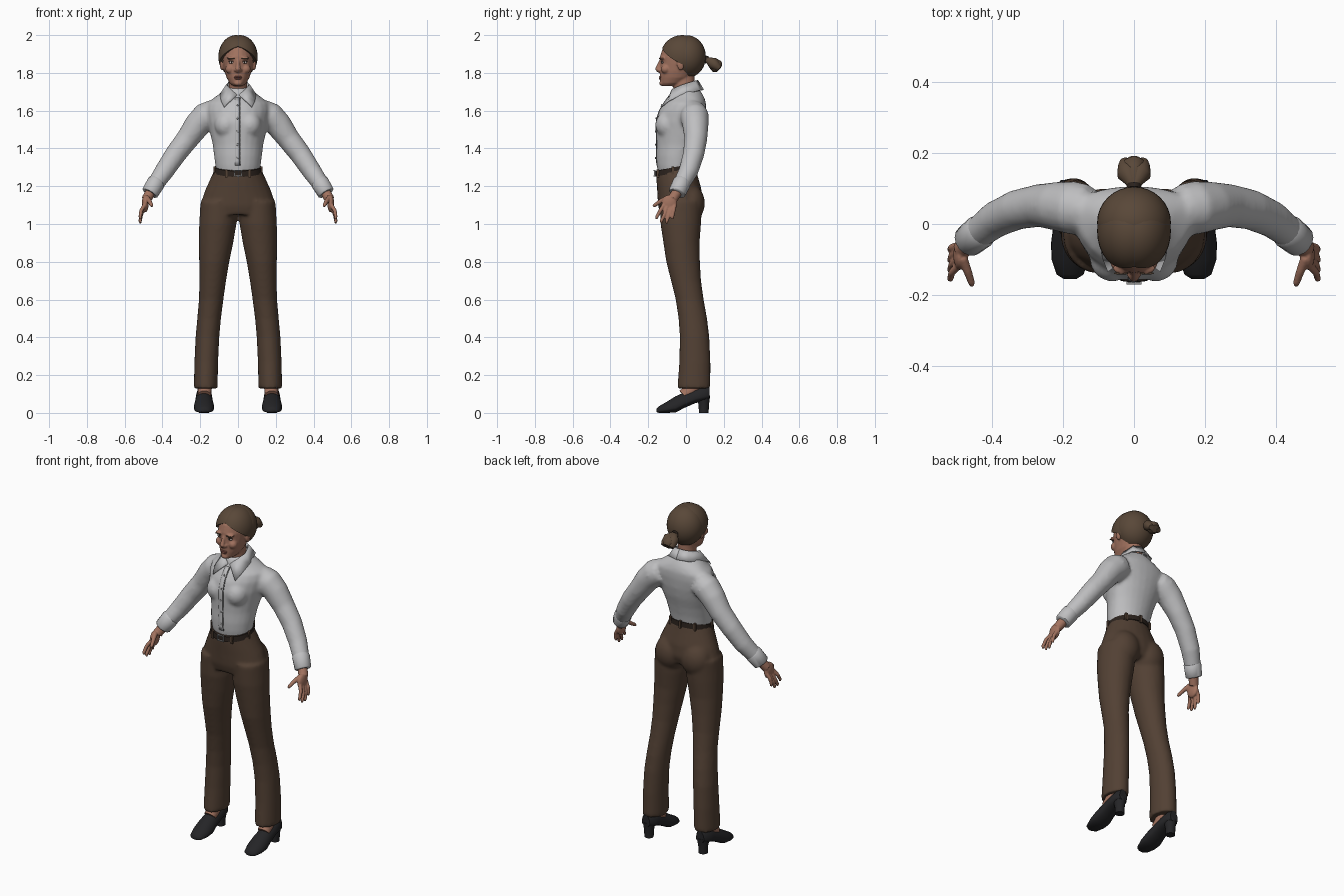
import bpy, bmesh, math
from mathutils import Vector, Matrix

cube = bpy.data.objects.get("Cube")
if cube:
    bpy.data.objects.remove(cube, do_unlink=True)

SIDES = (-1, 1)
COLORS = {
    "shirt_white": (.52, .52, .53), "trouser_brown": (.085, .052, .034),
    "hair_brown": (.10, .064, .04), "skin": (.36, .17, .115),
    "shoe_black": (.018, .018, .02), "belt_dark": (.024, .016, .012),
    "metal_grey": (.3, .3, .3), "lip": (.25, .09, .07),
    "eye_white": (.5, .42, .39), "seam_grey": (.12, .12, .12),
}
MATS = {}
for key, rgb in COLORS.items():
    m = bpy.data.materials.new(key)
    m.use_nodes = True
    m.diffuse_color = (*rgb, 1)
    bsdf = m.node_tree.nodes["Principled BSDF"]
    bsdf.inputs["Base Color"].default_value = (*rgb, 1)
    bsdf.inputs["Roughness"].default_value = .7
    MATS[key] = m


def loft(bm, rings, caps=True):
    """Skin a list of closed point rings."""
    rows = [[bm.verts.new(p) for p in r] for r in rings]
    n = len(rows[0])
    for a, b in zip(rows, rows[1:]):
        for i in range(n):
            j = (i + 1) % n
            bm.faces.new((a[i], a[j], b[j], b[i]))
    if caps:
        bm.faces.new(rows[0])
        bm.faces.new(rows[-1])


def oval(c, u, v, ru, vneg, vpos, n=24):
    pts = []
    for i in range(n):
        a = math.tau * i / n
        k = math.sin(a)
        pts.append(c + u * ru * math.cos(a) + v * k * (vpos if k > 0 else vneg))
    return pts


X, Y, Z = (Vector(a) for a in ((1, 0, 0), (0, 1, 0), (0, 0, 1)))


def stack(bm, rows, s=1, tilt=0, caps=True):
    """Level sections: height, centre x, half width, front y, widest y, back y."""
    v = Y + Z * tilt
    loft(bm, [oval(Vector((s * x, mid, z)), X, v, w, mid - f, b - mid)
              for z, x, w, f, mid, b in rows], caps)


def tube(bm, pts, s=1, n=16):
    """Round sections along a path: x, y, z, radius."""
    ps = [Vector((s * p[0], p[1], p[2])) for p in pts]
    rings = []
    for i, p in enumerate(ps):
        t = (ps[min(i + 1, len(ps) - 1)] - ps[max(i - 1, 0)]).normalized()
        u = t.cross(X).normalized()
        r = pts[i][3]
        rings.append(oval(p, u, t.cross(u), r, r, r, n))
    loft(bm, rings)


def ball(bm, c, r, cut=None):
    """Ellipsoid, optionally trimmed to the positive side of a plane."""
    mat = Matrix.Translation(c) @ Matrix.Diagonal((*r, 1))
    vs = bmesh.ops.create_uvsphere(bm, u_segments=32, v_segments=20, radius=1, matrix=mat)["verts"]
    if cut:
        fs = {f for v in vs for f in v.link_faces}
        es = {e for v in vs for e in v.link_edges}
        res = bmesh.ops.bisect_plane(bm, geom=list(vs) + list(es) + list(fs), plane_co=cut[0],
                                     plane_no=Vector(cut[1]).normalized(), clear_inner=True)
        rim = [e for e in res["geom_cut"] if isinstance(e, bmesh.types.BMEdge)]
        bmesh.ops.edgenet_fill(bm, edges=rim)


def box(bm, c, size):
    bmesh.ops.create_cube(bm, size=1, matrix=Matrix.Translation(c) @ Matrix.Diagonal((*size, 1)))


def finish(name, bm, mat, voxel=0, smooth=0, thick=0):
    bmesh.ops.recalc_face_normals(bm, faces=bm.faces)
    me = bpy.data.meshes.new(name)
    bm.to_mesh(me)
    bm.free()
    ob = bpy.data.objects.new(name, me)
    bpy.context.scene.collection.objects.link(ob)
    me.materials.append(MATS[mat])
    bpy.ops.object.select_all(action='DESELECT')
    ob.select_set(True)
    bpy.context.view_layer.objects.active = ob
    bpy.ops.object.shade_smooth_by_angle(angle=math.radians(50))
    if thick:
        ob.modifiers.new("thickness", 'SOLIDIFY').thickness = thick
    if voxel:
        rm = ob.modifiers.new("fuse", 'REMESH')
        rm.mode, rm.voxel_size, rm.use_smooth_shade = 'VOXEL', voxel, True
        sm = ob.modifiers.new("soften", 'SMOOTH')
        sm.factor, sm.iterations = .5, smooth
    return ob


def front(ob, x, z):
    """Front surface depth of an object at x, z."""
    bpy.context.view_layer.update()
    dg = bpy.context.evaluated_depsgraph_get()
    return ob.ray_cast((x, -1, z), (0, 1, 0), depsgraph=dg)[1].y


# Shirt: torso, bust and sleeves
bm = bmesh.new()
stack(bm, [(1.25, 0, .11, -.145, -.05, .04), (1.31, 0, .12, -.155, -.05, .046),
           (1.36, 0, .127, -.158, -.04, .055), (1.42, 0, .134, -.156, -.02, .07),
           (1.48, 0, .148, -.158, 0, .088), (1.54, 0, .163, -.16, .02, .1),
           (1.6, 0, .175, -.143, .04, .106), (1.64, 0, .168, -.118, .04, .106),
           (1.67, 0, .125, -.09, .03, .097), (1.7, 0, .085, -.08, .01, .08),
           (1.72, 0, .062, -.068, 0, .06)])
for s in SIDES:
    ball(bm, (s * .062, -.1, 1.525), (.062, .062, .068))
    tube(bm, [(.13, .04, 1.59, .07), (.17, .045, 1.57, .076), (.215, .05, 1.525, .07),
              (.268, .052, 1.45, .061), (.33, .04, 1.37, .057), (.39, .013, 1.28, .052),
              (.445, -.03, 1.2, .044)], s)
shirt = finish("shirt", bm, "shirt_white", .01, 6)

# Cuffs
bm = bmesh.new()
for s in SIDES:
    tube(bm, [(.428, -.018, 1.225, .044), (.434, -.022, 1.218, .049),
              (.465, -.047, 1.167, .046), (.468, -.049, 1.162, .04)], s)
finish("cuffs", bm, "shirt_white")

# Collar: band and folded flaps
bm = bmesh.new()
stack(bm, [(1.69, 0, .074, -.082, 0, .072), (1.735, 0, .06, -.072, 0, .058)], tilt=.45, caps=False)
upper = [(.006, -.088, 1.685), (.04, -.074, 1.715), (.063, -.02, 1.738), (.045, .045, 1.758), (0, .064, 1.762)]
lower = [(.074, -.135, 1.62), (.09, -.095, 1.652), (.096, -.02, 1.688), (.07, .07, 1.708), (0, .095, 1.712)]
for s in SIDES:
    a, b = ([bm.verts.new((s * p[0], p[1], p[2])) for p in row] for row in (upper, lower))
    for i in range(len(a) - 1):
        bm.faces.new((a[i], a[i + 1], b[i + 1], b[i]))
finish("collar", bm, "shirt_white", thick=.006)


# Button placket with its seam, then buttons
def strip(name, x, half, lift, mat):
    bm = bmesh.new()
    prev = None
    for i in range(16):
        z = 1.67 - i * .024
        y = front(shirt, x, z) - lift
        row = [bm.verts.new((x + k * half, y, z)) for k in SIDES]
        if prev:
            bm.faces.new((prev[0], prev[1], row[1], row[0]))
        prev = row
    finish(name, bm, mat, thick=.004)


strip("placket", -.004, .013, .003, "shirt_white")
strip("placket_seam", .011, .002, .003, "seam_grey")
bm = bmesh.new()
for i in range(5):
    z = 1.63 - i * .07
    ball(bm, (-.002, front(shirt, 0, z) - .005, z), (.006, .003, .006))
finish("buttons", bm, "metal_grey")

# Trousers: hips, seat and flared legs
bm = bmesh.new()
stack(bm, [(1.3, 0, .12, -.157, -.05, .047), (1.25, 0, .142, -.157, -.04, .06),
           (1.18, 0, .174, -.152, -.03, .08), (1.11, 0, .197, -.148, -.03, .088),
           (1.06, 0, .2, -.135, -.03, .07)], tilt=.12)
for s in SIDES:
    ball(bm, (s * .085, .02, 1.11), (.09, .08, .1))
    stack(bm, [(1.12, .1, .098, -.14, -.03, .085), (1, .107, .099, -.135, -.03, .08),
               (.9, .116, .091, -.12, -.025, .072), (.8, .126, .08, -.105, -.015, .074),
               (.7, .134, .071, -.08, 0, .08), (.6, .142, .065, -.055, .02, .094),
               (.5, .153, .063, -.04, .035, .112), (.4, .162, .063, -.033, .045, .124),
               (.27, .168, .063, -.036, .045, .13), (.13, .171, .063, -.046, .042, .13)], s)
finish("trousers", bm, "trouser_brown", .01, 5)

# Belt, loops and buckle
bm = bmesh.new()
stack(bm, [(1.273, 0, .128, -.165, -.05, .056), (1.303, 0, .124, -.163, -.05, .054)], tilt=.2)
finish("belt", bm, "belt_dark")
bm = bmesh.new()
for a in (-60, -120, -10, -170, 50, 130, 90):
    r = math.radians(a)
    y = -.05 + math.sin(r) * (.106 if a > 0 else .114)
    box(bm, (.126 * math.cos(r), y, 1.287 + (y + .05) * .2), (.013, .013, .044))
finish("belt_loops", bm, "trouser_brown")
bm = bmesh.new()
for s in SIDES:
    box(bm, (s * .019, -.166, 1.268), (.005, .008, .034))
    box(bm, (0, -.167, 1.268 + s * .015), (.043, .008, .005))
finish("buckle", bm, "metal_grey")

# Head, neck, nose and ears
bm = bmesh.new()
stack(bm, [(1.73, 0, .024, -.125, -.09, -.06), (1.745, 0, .044, -.136, -.07, -.01),
           (1.775, 0, .061, -.138, -.05, .03), (1.81, 0, .072, -.138, -.04, .06),
           (1.85, 0, .08, -.136, -.03, .075), (1.885, 0, .085, -.138, -.02, .085),
           (1.93, 0, .08, -.124, -.02, .075), (1.965, 0, .055, -.09, -.02, .05)])
stack(bm, [(1.62, 0, .06, -.055, 0, .05), (1.7, 0, .05, -.065, -.005, .048),
           (1.76, 0, .048, -.07, -.01, .045), (1.82, 0, .05, -.06, -.01, .045)])
tube(bm, [(0, -.13, 1.872, .009), (0, -.142, 1.845, .01), (0, -.151, 1.82, .014), (0, -.14, 1.805, .01)])
ball(bm, (0, -.125, 1.745), (.022, .016, .014))
for s in SIDES:
    ball(bm, (s * .012, -.14, 1.814), (.01, .011, .008))
    ball(bm, (s * .086, -.028, 1.845), (.01, .02, .031))
    ball(bm, (s * .035, -.125, 1.878), (.026, .016, .008))
    ball(bm, (s * .042, -.108, 1.82), (.025, .025, .024))
head = finish("head", bm, "skin", .005, 4)

# Face details
brow, eye, iris, lips = (bmesh.new() for _ in range(4))
for s in SIDES:
    y = front(head, s * .034, 1.855)
    ball(eye, (s * .034, y + .001, 1.855), (.015, .006, .006))
    ball(iris, (s * .034, y - .002, 1.855), (.005, .004, .005))
    ball(iris, (s * .034, y - .001, 1.861), (.017, .006, .002))
    ball(brow, (s * .036, front(head, s * .036, 1.876), 1.876), (.02, .004, .003))
    ball(lips, (s * .008, front(head, 0, 1.779) + .001, 1.779), (.014, .007, .004))
ball(lips, (0, front(head, 0, 1.77), 1.77), (.018, .007, .005))
for name, b, mat in (("eyes", eye, "eye_white"), ("irises_and_lashes", iris, "belt_dark"),
                     ("eyebrows", brow, "hair_brown"), ("lips", lips, "lip")):
    finish(name, b, mat)

# Hair: two parted front sweeps, back cap and ponytail
bm = bmesh.new()
for s in SIDES:
    ball(bm, (s * .01, -.02, 1.885), (.094, .116, .115), ((0, -.13, 1.945), (s * .45, .5, 1)))
ball(bm, (0, .004, 1.886), (.104, .101, .113), ((0, 0, 1.8), (0, 1.1, 1)))
finish("hair", bm, "hair_brown")
bm = bmesh.new()
for k in (-1, 0, 1):
    tube(bm, [(0, .095, 1.872, .014), (k * .006, .118, 1.866, .018), (k * .017, .142, 1.852, .031),
              (k * .024, .165, 1.833, .036 - abs(k) * .014), (k * .026, .178, 1.822, .022 - abs(k) * .008)])
finish("ponytail", bm, "hair_brown")
bm = bmesh.new()
tube(bm, [(0, .1, 1.872, .02), (0, .112, 1.868, .021)])
finish("hair_tie", bm, "belt_dark")

# Hands
bm = bmesh.new()
for s in SIDES:
    tube(bm, [(.44, -.025, 1.21, .028), (.465, -.05, 1.165, .027), (.485, -.072, 1.13, .027)], s)
    ball(bm, (s * .491, -.088, 1.108), (.018, .041, .046))
    for y, tip, z in ((-.118, -.155, 1.025), (-.098, -.13, 1.005), (-.078, -.102, 1.003), (-.06, -.072, 1.025)):
        tube(bm, [(.495, y, 1.1, .011), (.513, (y + tip) / 2, z + .045, .0105),
                  (.518, tip, z + .012, .009), (.516, tip, z, .006)], s, 10)
    tube(bm, [(.484, -.095, 1.14, .015), (.468, -.135, 1.12, .012),
              (.458, -.165, 1.1, .01), (.456, -.174, 1.092, .006)], s, 10)
finish("hands", bm, "skin", .004, 2)

# Feet and heeled shoes
bm = bmesh.new()
for s in SIDES:
    tube(bm, [(.173, .06, .2, .038), (.176, .045, .14, .038), (.178, -.01, .09, .036)], s)
finish("feet", bm, "skin")
bm = bmesh.new()
for s in SIDES:
    rings = []
    for y, w, lo, hi in ((-.155, .018, .004, .022), (-.142, .038, 0, .036), (-.1, .052, 0, .06),
                         (-.055, .054, .002, .088), (-.01, .048, .026, .108), (.05, .044, .052, .13),
                         (.1, .042, .064, .142), (.124, .026, .072, .138)):
        mid = lo + (hi - lo) * .3
        rings.append(oval(Vector((s * .18, y, mid)), X, Z, w, mid - lo, hi - mid))
    loft(bm, rings)
    tube(bm, [(.18, .092, .09, .036), (.18, .094, .04, .027), (.18, .094, 0, .026)], s)
finish("shoes", bm, "shoe_black")
